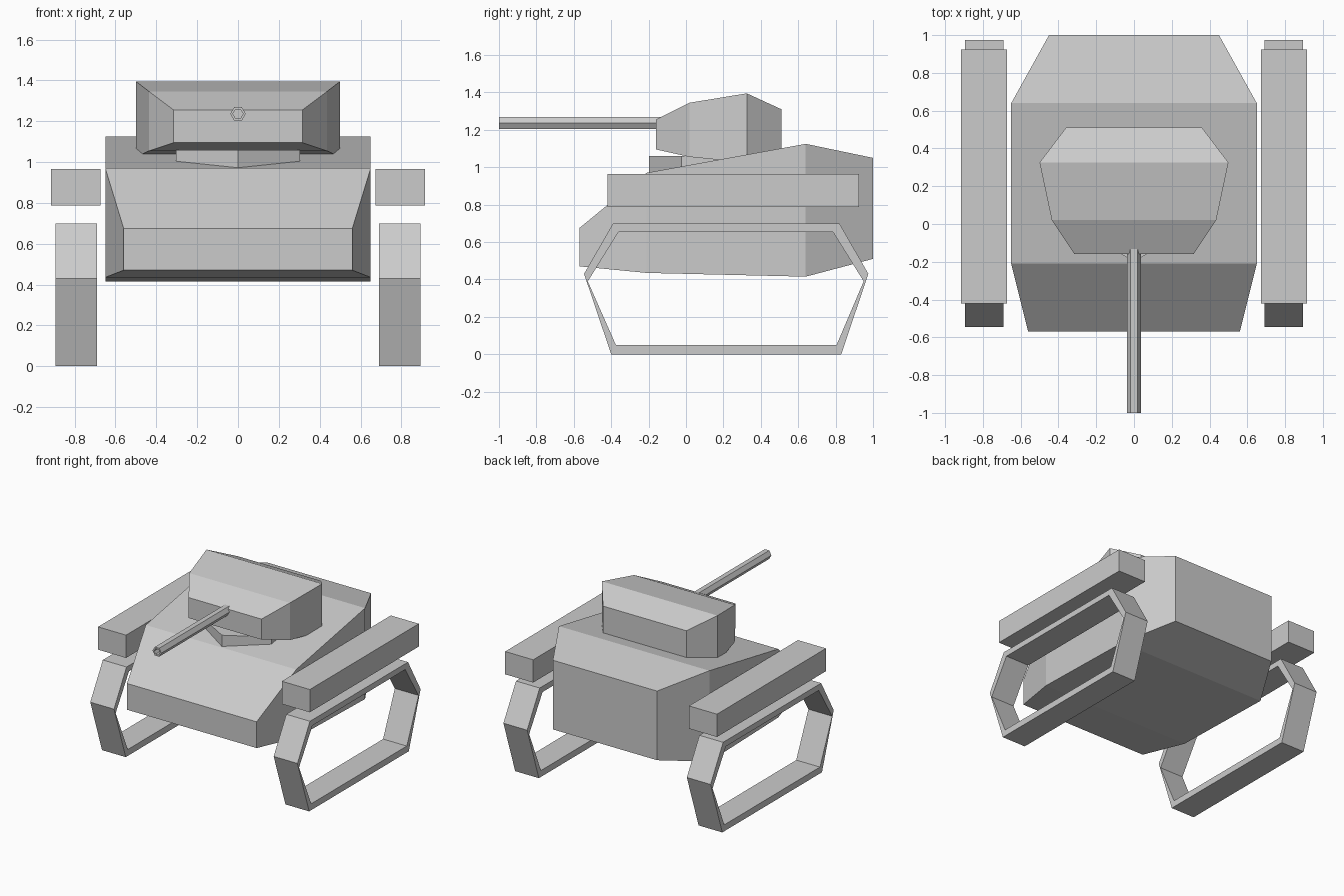
import bpy, math

if "Cube" in bpy.data.objects:
    bpy.data.objects.remove(bpy.data.objects["Cube"])


def add_mesh(name, verts, faces):
    me = bpy.data.meshes.new(name)
    me.from_pydata(verts, [], faces)
    me.validate()
    ob = bpy.data.objects.new(name, me)
    bpy.context.collection.objects.link(ob)
    return ob


def loft(name, sections):
    """Join rectangular sections (y, half width, z low, z high), front to back."""
    verts, faces = [], []
    for y, w, lo, hi in sections:
        verts += [(-w, y, lo), (w, y, lo), (w, y, hi), (-w, y, hi)]
    for s in range(len(sections) - 1):
        for i in range(4):
            a, b = s * 4 + i, s * 4 + (i + 1) % 4
            faces.append((a, a + 4, b + 4, b)[::-1])
    n = len(verts)
    faces += [(0, 1, 2, 3), (n - 1, n - 2, n - 3, n - 4)]
    return add_mesh(name, verts, faces)


def mirror_x(ob):
    ob.modifiers.new("Mirror", 'MIRROR').use_axis[0] = True


# Hull and turret bodies
loft("hull", [(-0.57, 0.56, 0.47, 0.675), (-0.21, 0.65, 0.435, 0.97),
              (0.64, 0.65, 0.415, 1.125), (1.0, 0.45, 0.51, 1.05)])
loft("turret", [(-0.16, 0.315, 1.095, 1.255), (0.02, 0.435, 1.055, 1.345),
                (0.325, 0.5, 1.025, 1.395), (0.51, 0.36, 1.06, 1.31)])

# Six-sided turret ring with a corner facing forward
bpy.ops.mesh.primitive_cylinder_add(vertices=6, radius=0.352, depth=0.11,
                                    location=(0, 0.153, 1.005))
bpy.context.object.name = "turret_ring"

# Hexagonal gun barrel with a shallow bore: rings of (y, radius)
rings = [(-0.1, 0.038), (-1.0, 0.038), (-1.0, 0.025), (-0.92, 0.025)]
verts = [(r * math.cos(i * math.pi / 3), y, 1.236 + r * math.sin(i * math.pi / 3))
         for y, r in rings for i in range(6)]
faces = [(s * 6 + i, s * 6 + (i + 1) % 6, s * 6 + 6 + (i + 1) % 6, s * 6 + 6 + i)[::-1]
         for s in range(3) for i in range(6)]
faces += [tuple(range(6))[::-1], tuple(range(18, 24))]
add_mesh("gun_barrel", verts, faces)

# Fender boxes
bpy.ops.mesh.primitive_cube_add(size=1)
fender = bpy.context.object
fender.name = "fenders"
for v in fender.data.vertices:
    v.co = (0.794 + v.co.x * 0.242, 0.252 + v.co.y * 1.345, 0.876 + v.co.z * 0.178)
mirror_x(fender)

# Open track loops, (y, z) profiles
outer = [(-0.40, 0), (0.83, 0), (0.975, 0.43), (0.82, 0.70), (-0.39, 0.70), (-0.545, 0.43)]
inner = [(-0.375, 0.05), (0.805, 0.05), (0.95, 0.39), (0.785, 0.655), (-0.36, 0.655), (-0.525, 0.39)]
loops = [(0.69, outer), (0.895, outer), (0.895, inner), (0.69, inner)]
verts = [(x, y, z) for x, pts in loops for y, z in pts]
faces = []
for s in range(4):
    for i in range(6):
        j, t = (i + 1) % 6, (s + 1) % 4
        faces.append((s * 6 + i, t * 6 + i, t * 6 + j, s * 6 + j))
mirror_x(add_mesh("tracks", verts, faces))

# Consistent outward normals
import bmesh
for ob in bpy.context.collection.objects:
    bm = bmesh.new()
    bm.from_mesh(ob.data)
    bmesh.ops.recalc_face_normals(bm, faces=bm.faces)
    bm.to_mesh(ob.data)
    bm.free()
